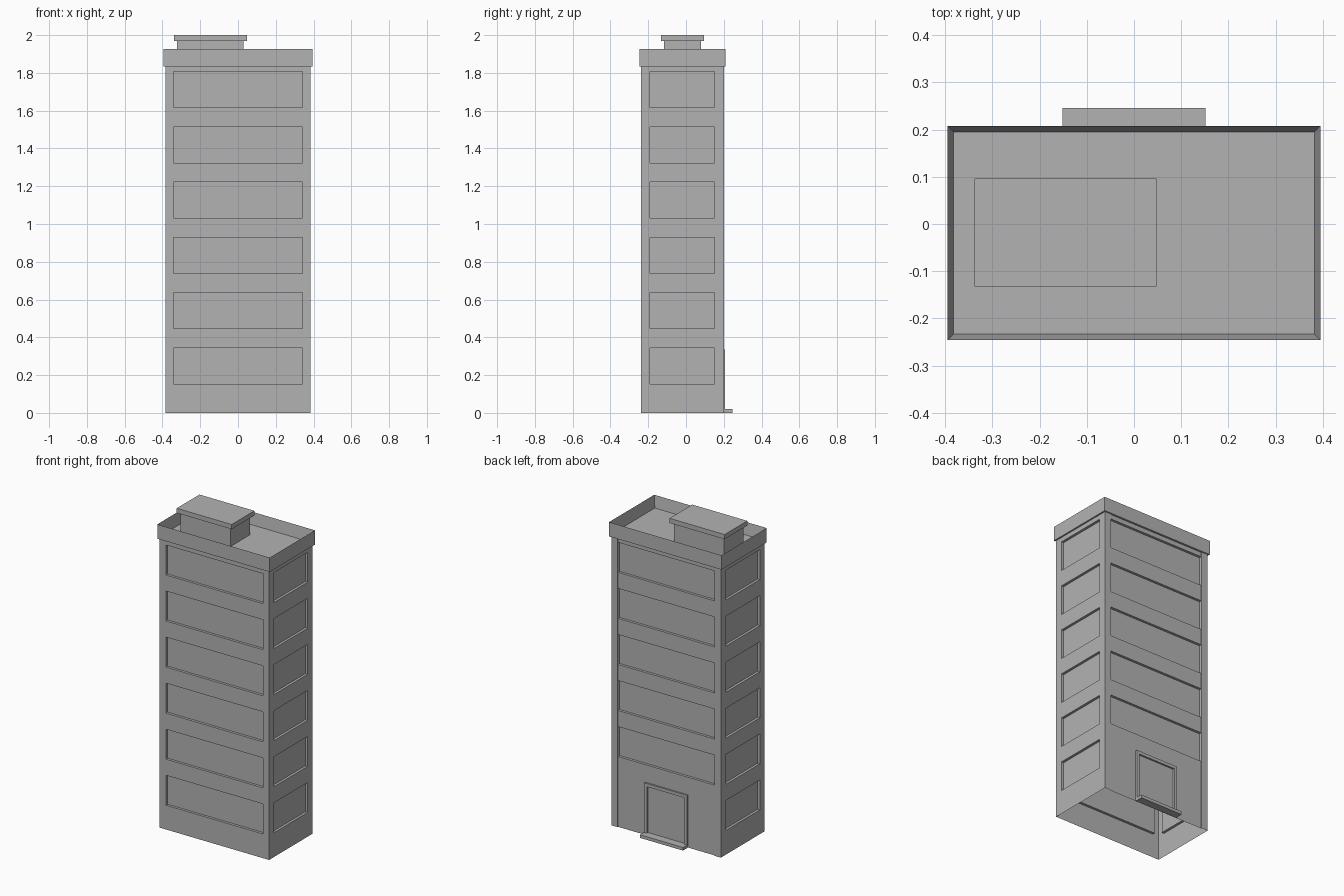
import bpy
import bmesh
from mathutils import Vector

if "Cube" in bpy.data.objects:
    bpy.data.objects.remove(bpy.data.objects["Cube"], do_unlink=True)

# Single plain concrete colour
concrete = bpy.data.materials.new("concrete grey")
concrete.use_nodes = True
COLOUR = (0.45, 0.45, 0.45, 1)
concrete.diffuse_color = COLOUR
concrete.node_tree.nodes["Principled BSDF"].inputs["Base Color"].default_value = COLOUR

UP = Vector((0, 0, 1))


def finish(name, bm):
    mesh = bpy.data.meshes.new(name)
    bm.to_mesh(mesh)
    bm.free()
    mesh.materials.append(concrete)
    obj = bpy.data.objects.new(name, mesh)
    bpy.context.collection.objects.link(obj)
    return obj


def box_mesh(x, y, z):
    bm = bmesh.new()
    bmesh.ops.create_cube(bm, size=1)
    for v in bm.verts:
        v.co = Vector([r[0] if c < 0 else r[1] for c, r in zip(v.co, (x, y, z))])
    return bm


def box(name, x, y, z):
    return finish(name, box_mesh(x, y, z))


def add_wall(bm, start, along, cuts, levels, depth):
    """Wall of cells, each set back by depth(column, row), with reveals between."""
    inward = UP.cross(along)

    def quad(*points):
        verts = [bm.verts.new(start + along * u + UP * z + inward * d) for u, z, d in points]
        bm.faces.new(verts)

    cols, rows = len(cuts) - 1, len(levels) - 1
    for i in range(cols):
        for j in range(rows):
            u0, u1 = cuts[i:i + 2]
            z0, z1 = levels[j:j + 2]
            d = depth(i, j)
            quad((u0, z0, d), (u1, z0, d), (u1, z1, d), (u0, z1, d))
            if i + 1 < cols and depth(i + 1, j) != d:
                e = depth(i + 1, j)
                quad((u1, z0, d), (u1, z0, e), (u1, z1, e), (u1, z1, d))
            if j + 1 < rows and depth(i, j + 1) != d:
                e = depth(i, j + 1)
                quad((u0, z1, d), (u1, z1, d), (u1, z1, e), (u0, z1, e))


# Tower shell, open underneath
X, FRONT, BACK, TOP = 0.385, -0.238, 0.2, 1.84
FLOORS, PITCH, SILL, WINDOW = 6, 0.2925, 0.154, 0.19
RECESS, SPANDREL = 0.016, 0.005
levels = [0]
for floor in range(FLOORS):
    base = SILL + floor * PITCH
    levels += [base, base + WINDOW]
levels.append(TOP)


def window_depth(i, j):
    return RECESS if i == 1 and j % 2 else 0


def back_depth(i, j):
    # Full-width windows between corner piers, none on the ground floor
    if i != 1:
        return 0
    return SPANDREL + RECESS if j % 2 and j > 1 else SPANDREL


width, length = 2 * X, BACK - FRONT
wide_cuts = [0, 0.044, width - 0.044, width]
side_cuts = [0, 0.047, length - 0.05, length]
bm = bmesh.new()
add_wall(bm, Vector((-X, FRONT, 0)), Vector((1, 0, 0)), wide_cuts, levels, window_depth)
add_wall(bm, Vector((X, FRONT, 0)), Vector((0, 1, 0)), side_cuts, levels, window_depth)
add_wall(bm, Vector((X, BACK, 0)), Vector((-1, 0, 0)), wide_cuts, levels, back_depth)
add_wall(bm, Vector((-X, BACK, 0)), Vector((0, -1, 0)),
         [length - c for c in reversed(side_cuts)], levels, window_depth)
bmesh.ops.remove_doubles(bm, verts=bm.verts, dist=0.0001)
finish("tower_walls", bm)

# Parapet with sunken roof deck
bm = box_mesh((-0.395, 0.395), (-0.246, 0.208), (1.835, 1.926))
bm.normal_update()
deck = max(bm.faces, key=lambda f: f.normal.z)
bmesh.ops.inset_region(bm, faces=[deck], thickness=0.018)
for v in deck.verts:
    v.co.z = 1.85
finish("roof_parapet", bm)

# Rooftop plant room
box("plant_room", (-0.323, 0.03), (-0.116, 0.079), (1.85, 1.97))
box("plant_room_roof", (-0.338, 0.048), (-0.132, 0.096), (1.97, 2.0))

# Rear entrance
wall = BACK - SPANDREL
for name, x in (("door_jamb_right", (-0.151, -0.131)), ("door_jamb_left", (0.131, 0.151))):
    box(name, x, (wall, 0.206), (0.02, 0.335))
box("door_lintel", (-0.131, 0.131), (wall, 0.206), (0.315, 0.335))
box("door_step", (-0.151, 0.151), (wall, 0.246), (0, 0.02))
